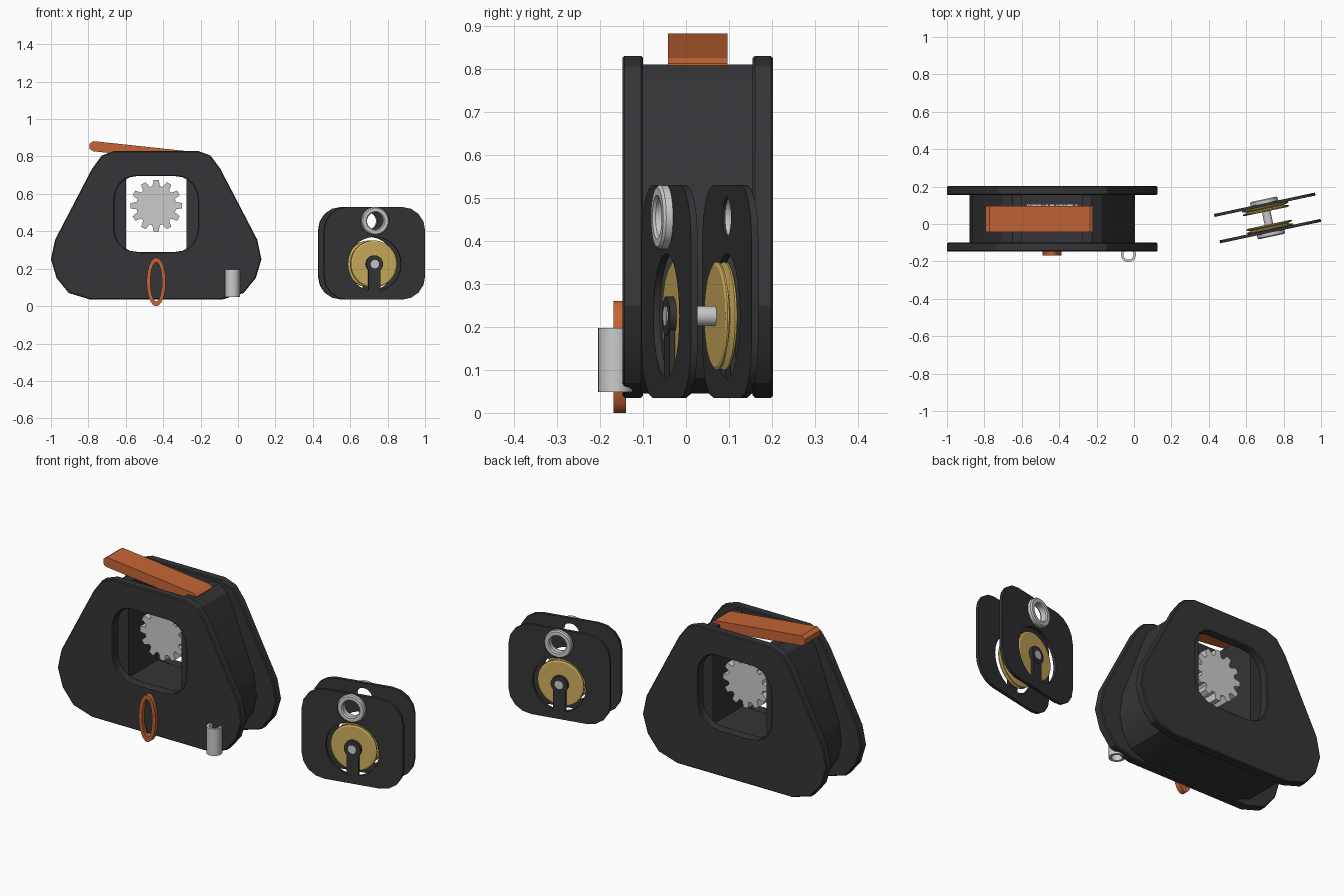
import bpy, bmesh
from math import sin, cos, pi, radians
from mathutils import Matrix, Vector

if "Cube" in bpy.data.objects:
    bpy.data.objects.remove(bpy.data.objects["Cube"])


def material(name, rgb):
    m = bpy.data.materials.new(name)
    m.diffuse_color = (*rgb, 1)
    m.use_nodes = True
    m.node_tree.nodes["Principled BSDF"].inputs["Base Color"].default_value = m.diffuse_color
    return m


DARK = material("dark_plastic", (0.035, 0.035, 0.038))
ORANGE = material("orange", (0.56, 0.13, 0.035))
BRASS = material("brass", (0.62, 0.43, 0.11))
CX = -0.4375          # centre line of the main housing


def finish(name, me, mat, matrix, bevel=0.0):
    ob = bpy.data.objects.new(name, me)
    bpy.context.collection.objects.link(ob)
    ob.matrix_world = matrix
    if mat:
        me.materials.append(mat)
    if bevel:
        b = ob.modifiers.new("bevel", 'BEVEL')
        b.width, b.segments, b.limit_method = bevel, 1, 'ANGLE'
        b.angle_limit = radians(60)
    bpy.ops.object.select_all(action='DESELECT')
    ob.select_set(True)
    bpy.context.view_layer.objects.active = ob
    bpy.ops.object.shade_smooth_by_angle(angle=radians(25))
    return ob


def prism(name, loops, y0, y1, mat=None, matrix=Matrix(), bevel=0.0):
    """Extrude x-z loops (outline first, then holes) from y0 to y1."""
    cu = bpy.data.curves.new(name, 'CURVE')
    cu.dimensions, cu.fill_mode, cu.extrude = '2D', 'BOTH', (y1 - y0) / 2
    for pts in loops:
        s = cu.splines.new('POLY')
        s.points.add(len(pts) - 1)
        for p, (x, z) in zip(s.points, pts):
            p.co = (x, z, 0, 1)
        s.use_cyclic_u = True
    tmp = bpy.data.objects.new("tmp", cu)
    bpy.context.collection.objects.link(tmp)
    dg = bpy.context.evaluated_depsgraph_get()
    me = bpy.data.meshes.new_from_object(tmp.evaluated_get(dg))
    bpy.data.objects.remove(tmp)
    me.materials.clear()
    bm = bmesh.new()
    bm.from_mesh(me)
    bmesh.ops.remove_doubles(bm, verts=bm.verts, dist=1e-5)
    bm.transform(Matrix.Translation((0, (y0 + y1) / 2, 0)) @ Matrix.Rotation(pi / 2, 4, 'X'))
    bmesh.ops.recalc_face_normals(bm, faces=bm.faces)
    bm.to_mesh(me)
    bm.free()
    return finish(name, me, mat, matrix, bevel)


def lathe(name, prof, mat=None, matrix=Matrix(), n=32):
    """Spin a closed (radius, height) profile around local z."""
    bm = bmesh.new()
    rings = [[bm.verts.new((r * cos(2 * pi * i / n), r * sin(2 * pi * i / n), h))
              for r, h in prof] for i in range(n)]
    k = len(prof)
    for i in range(n):
        a, b = rings[i], rings[(i + 1) % n]
        for j in range(k):
            bm.faces.new((a[j], b[j], b[(j + 1) % k], a[(j + 1) % k]))
    bmesh.ops.recalc_face_normals(bm, faces=bm.faces)
    me = bpy.data.meshes.new(name)
    bm.to_mesh(me)
    bm.free()
    return finish(name, me, mat, matrix)


def ellipse(cx, cz, rx, rz, n=32):
    return [(cx + rx * cos(2 * pi * i / n), cz + rz * sin(2 * pi * i / n)) for i in range(n)]


def round_rect(x0, x1, z0, z1, r, seg):
    out = []
    for q, (x, z) in enumerate([(x1 - r, z1 - r), (x0 + r, z1 - r), (x0 + r, z0 + r), (x1 - r, z0 + r)]):
        out += [(x + r * cos((q + i / seg) * pi / 2), z + r * sin((q + i / seg) * pi / 2))
                for i in range(seg + 1)]
    return out


def mirrored(half):
    return half + [(2 * CX - x, z) for x, z in reversed(half)]


# housing side plates with a rounded window
outline = mirrored([(-0.79, 0.035), (-0.905, 0.07), (-0.97, 0.15), (-1.0, 0.25),
                    (-0.978, 0.355), (-0.78, 0.735), (-0.728, 0.805), (-0.66, 0.83)])
window = round_rect(-0.66, -0.215, 0.29, 0.695, 0.12, 5)
for name, y0, y1 in (("front_plate", -0.148, -0.1), ("back_plate", 0.155, 0.202)):
    prism(name, [outline, window], y0, y1, DARK, bevel=0.005)

# housing core, slotted open at the top for the gear
prism("housing_core", [mirrored([
    (-0.72, 0.045), (-0.81, 0.08), (-0.86, 0.155), (-0.88, 0.25), (-0.865, 0.36),
    (-0.735, 0.70), (-0.70, 0.775), (-0.65, 0.81), (-0.6, 0.81), (-0.6, 0.285)])],
    -0.1, 0.155, DARK)

# toothed wheel
gear = []
for i in range(12):
    a0 = pi / 2 + i * pi / 6
    for da, r in ((-0.19, 0.106), (-0.10, 0.138), (0.10, 0.138), (0.19, 0.106)):
        gear.append((CX + r * cos(a0 + da), 0.537 + r * sin(a0 + da)))
prism("gear", [gear], -0.036, 0.106)

# tilted lever on top
prism("lever", [[(-0.793, 0.84), (-0.775, 0.828), (-0.24, 0.77), (-0.222, 0.785),
                 (-0.222, 0.812), (-0.24, 0.825), (-0.772, 0.882), (-0.793, 0.868)]],
      -0.042, 0.096, ORANGE)

# oval pull ring and rope guide tube on the front
prism("pull_ring", [ellipse(CX, 0.13, 0.051, 0.13), ellipse(CX, 0.13, 0.031, 0.105)],
      -0.169, -0.14, ORANGE)
lathe("guide_tube", [(0.04, 0.048), (0.04, 0.197), (0.027, 0.197), (0.027, 0.048)],
      None, Matrix.Translation((-0.03, -0.164, 0)))

# pulley block: two mirrored cheeks with sheaves, turned 12 degrees
block = Matrix.Translation((0.714, 0.0325, 0)) @ Matrix.Rotation(radians(12), 4, 'Z')
axle_dir = Matrix.Rotation(pi / 2, 4, 'X')    # local z -> -y (outwards at the front)
HZ, EZ = 0.225, 0.455                         # heights of axle and eyelet
cheek = round_rect(-0.276, 0.276, 0.035, 0.53, 0.125, 4)
strap = [(0.033, HZ), (0.033, 0.07), (-0.033, 0.07), (-0.033, HZ)]
for side, turn in (("front", 0), ("back", pi)):
    m = block @ Matrix.Rotation(turn, 4, 'Z')
    prism(side + "_cheek", [cheek, ellipse(0, HZ, 0.145, 0.145), ellipse(0, EZ, 0.046, 0.046)],
          -0.08, -0.064, DARK, m)
    prism(side + "_strap", [strap], -0.079, -0.066, DARK, m)
    lathe(side + "_hub", [(0.018, 0.064), (0.046, 0.064), (0.046, 0.081), (0.018, 0.081)],
          DARK, m @ Matrix.Translation((0, 0, HZ)) @ axle_dir)
    lathe(side + "_eyelet", [(0.045, 0.07), (0.075, 0.07), (0.075, 0.096), (0.069, 0.102),
                             (0.051, 0.102), (0.045, 0.096)],
          None, m @ Matrix.Translation((0, 0, EZ)) @ axle_dir)
    lathe(side + "_sheave", [(0.015, 0.035), (0.118, 0.035), (0.126, 0.039), (0.126, 0.043),
                             (0.1, 0.05), (0.126, 0.057), (0.126, 0.061), (0.118, 0.065),
                             (0.015, 0.065)],
          BRASS, m @ Matrix.Translation((0, 0, HZ)) @ axle_dir)
prism("axle_pin", [ellipse(0, HZ, 0.023, 0.023, 24)], -0.084, 0.084, None, block)
